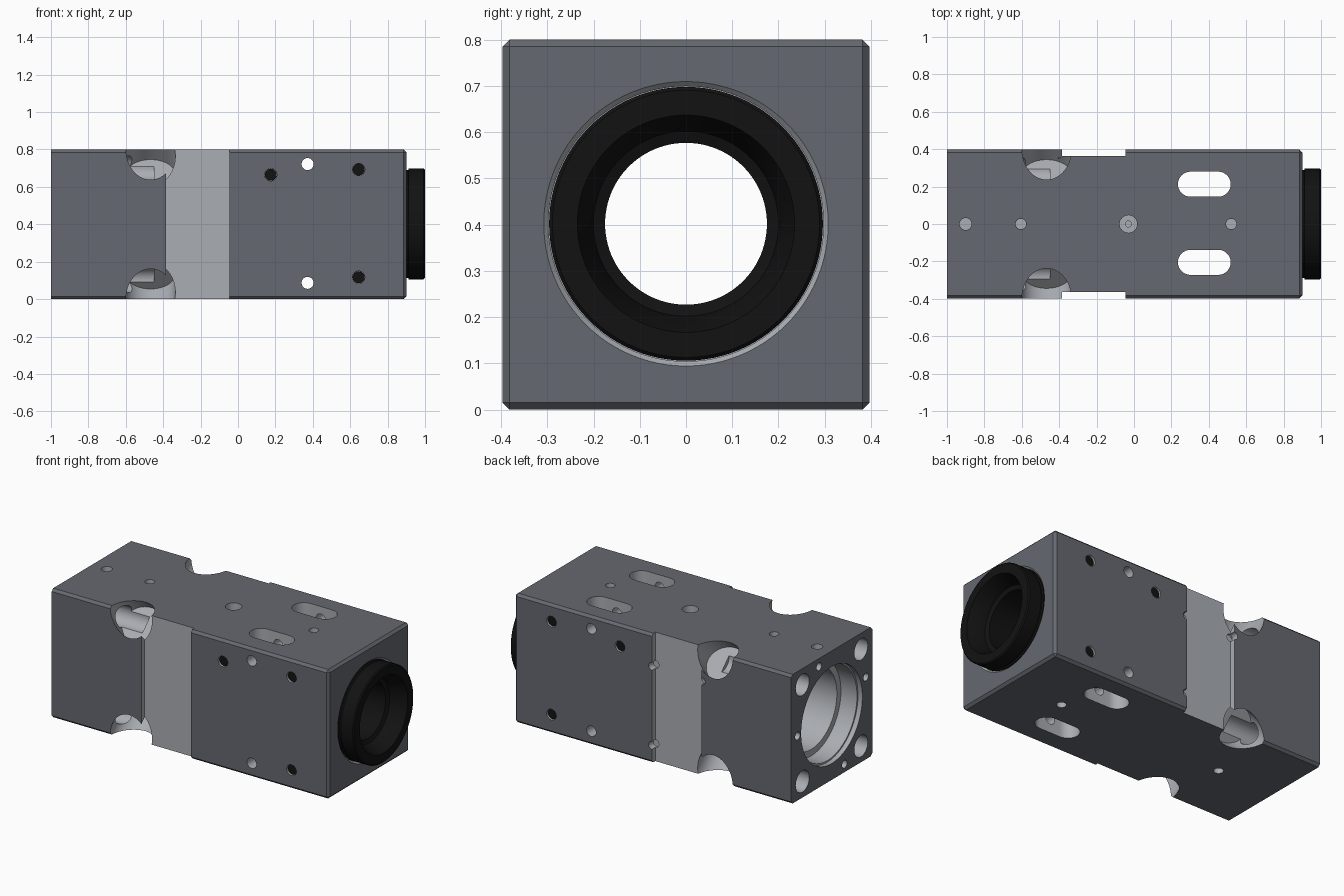
import bpy, bmesh, math
from mathutils import Vector, Matrix

if "Cube" in bpy.data.objects:
    bpy.data.objects.remove(bpy.data.objects["Cube"])


def material(name, c):
    m = bpy.data.materials.new(name)
    m.diffuse_color = (*c, 1)
    m.use_nodes = True
    m.node_tree.nodes["Principled BSDF"].inputs["Base Color"].default_value = m.diffuse_color
    return m


BODY = material("dark_grey", (0.13, 0.14, 0.16))
BARE = material("bare_metal", (0.40, 0.42, 0.45))
BLACK = material("black", (0.006, 0.006, 0.006))
ZC = 0.402  # height of the bore axis


def finish(bm, name, mat):
    bmesh.ops.recalc_face_normals(bm, faces=bm.faces)
    me = bpy.data.meshes.new(name)
    bm.to_mesh(me)
    bm.free()
    me.materials.append(mat)
    ob = bpy.data.objects.new(name, me)
    bpy.context.collection.objects.link(ob)
    return ob


def box(lo, hi, name="cutter", mat=BARE, bevel=0):
    lo, hi = Vector(lo), Vector(hi)
    bm = bmesh.new()
    bmesh.ops.create_cube(bm, size=1, matrix=Matrix.Translation((lo + hi) / 2)
                          @ Matrix.Diagonal((*(hi - lo), 1)))
    if bevel:  # every edge except those around the left end
        edges = [e for e in bm.edges if any(v.co.x > lo.x + 0.01 for v in e.verts)]
        bmesh.ops.bevel(bm, geom=edges, offset=bevel, segments=1, affect='EDGES')
    return finish(bm, name, mat)


def cyl(a, b, r, r2=None, squash=1, name="cutter", mat=BARE, seg=40):
    a, b = Vector(a), Vector(b)
    d = b - a
    bm = bmesh.new()
    rot = d.to_track_quat('Z', 'Y').to_matrix().to_4x4()
    bmesh.ops.create_cone(bm, cap_ends=True, segments=seg, radius1=r,
                          radius2=r if r2 is None else r2, depth=d.length,
                          matrix=Matrix.Translation((a + b) / 2) @ rot
                          @ Matrix.Diagonal((1, squash, 1, 1)))
    return finish(bm, name, mat)


def slot(x0, x1, y, r):
    bm = bmesh.new()
    vs = []
    for cx, start in ((x1 - r, -90), (x0 + r, 90)):
        for i in range(17):
            t = math.radians(start + 180 * i / 16)
            vs.append(bm.verts.new((cx + r * math.cos(t), y + r * math.sin(t), -0.1)))
    f = bm.faces.new(vs)
    top = bmesh.ops.extrude_face_region(bm, geom=[f])['geom']
    bmesh.ops.translate(bm, vec=(0, 0, 1.1),
                        verts=[g for g in top if isinstance(g, bmesh.types.BMVert)])
    return finish(bm, "cutter", BARE)


def smooth(ob):
    bpy.ops.object.select_all(action='DESELECT')
    ob.select_set(True)
    bpy.context.view_layer.objects.active = ob
    bpy.ops.object.shade_smooth_by_angle(angle=math.radians(30))


# Main block
body = box((-1, -0.397, 0), (0.9, 0.397, 0.8), "housing_block", BODY, 0.015)
cuts = []

# Stepped bore along the block, chamfered seat for the collar
for a, b, r, r2 in ((-1.1, 0.95, 0.25, None), (-1.1, -0.86, 0.29, None),
                    (-1.1, -0.97, 0.3, None), (0.7, 0.95, 0.2975, None),
                    (0.88, 0.905, 0.29, 0.312)):
    cuts.append(cyl((a, 0, ZC), (b, 0, ZC), r, r2, seg=96))

# Side recesses
for s in (-1, 1):
    y = sorted((s * 0.364, s * 0.5))
    cuts.append(box((-0.385, y[0], -0.1), (-0.045, y[1], 0.9)))

# Corner pockets and the bolt holes that lead into them
for sy in (-1, 1):
    for sz in (-1, 1):
        corner = Vector((-0.467, sy * 0.398, 0.4 + sz * 0.4))
        out = Vector((0, sy, sz)).normalized()
        cuts.append(cyl(corner + out * 0.2, corner - out * 0.19, 0.132, squash=0.86, seg=64))
        cuts.append(cyl((-1.1, sy * 0.287, 0.4 + sz * 0.3), (-0.45, sy * 0.287, 0.4 + sz * 0.3), 0.066))

# Small holes in the left end
for y, z in ((0.125, 0.75), (-0.335, 0.51), (0.335, 0.4), (-0.125, 0.05)):
    cuts.append(cyl((-1.1, y, z), (-0.88, y, z), 0.024))

# Slots through the block, top to bottom
for y in (-0.205, 0.213):
    cuts.append(slot(0.235, 0.517, y, 0.067))

# Holes along the centre line, top and bottom
for x, r in ((-0.9, 0.032), (-0.605, 0.028), (-0.03, 0.047), (0.52, 0.028)):
    cuts.append(cyl((x, 0, 0.9), (x, 0, 0.71), r))
for x in (-0.605, 0.52):
    cuts.append(cyl((x, 0, -0.1), (x, 0, 0.09), 0.028))
cuts.append(cyl((-0.03, 0, 0.72), (-0.03, 0, 0.6), 0.016))

# Cross holes: two straight through, three threaded on each side
for z in (0.087, 0.722):
    cuts.append(cyl((0.372, -0.5, z), (0.372, 0.5, z), 0.032))
threaded = ((0.175, 0.665), (0.645, 0.693), (0.645, 0.117))
for s in (-1, 1):
    for x, z in threaded:
        cuts.append(cyl((x, s * 0.5, z), (x, s * 0.3, z), 0.033))

# Small bites along the edges of the back recess
for x in (-0.045, -0.385):
    for z in (0.11, 0.6):
        cuts.append(cyl((x, 0.5, z), (x, 0.35, z), 0.024, seg=24))

for c in cuts:
    m = body.modifiers.new("cut", 'BOOLEAN')
    m.operation, m.solver, m.object = 'DIFFERENCE', 'EXACT', c
    m.material_mode = 'TRANSFER'
    c.hide_render = True
bpy.context.view_layer.update()
dg = bpy.context.evaluated_depsgraph_get()
result = bpy.data.meshes.new_from_object(body.evaluated_get(dg))
body.modifiers.clear()
body.data = result
for c in cuts:
    bpy.data.objects.remove(c)
smooth(body)

# Black thread inserts lining the threaded holes
for s in (-1, 1):
    for i, (x, z) in enumerate(threaded):
        smooth(cyl((x, s * 0.385, z), (x, s * 0.29, z), 0.032,
                   name=f"thread_insert_{'front' if s < 0 else 'back'}_{i + 1}", mat=BLACK))

# Collar: turned profile of (x, radius) spun about the bore axis
profile = [(0.72, 0.296), (0.895, 0.296), (0.9, 0.288), (0.91, 0.288), (0.912, 0.296),
           (0.993, 0.296), (1.0, 0.289), (1.0, 0.235), (0.93, 0.205), (0.9, 0.2),
           (0.89, 0.175), (0.72, 0.175)]
bm = bmesh.new()
vs = [bm.verts.new((x, 0, ZC + r)) for x, r in profile]
es = [bm.edges.new((vs[i], vs[i - 1])) for i in range(len(vs))]
bmesh.ops.spin(bm, geom=vs + es, cent=(0, 0, ZC), axis=(1, 0, 0),
               angle=math.tau, steps=96, use_merge=True)
bmesh.ops.remove_doubles(bm, verts=bm.verts, dist=1e-5)
smooth(finish(bm, "collar", BLACK))
